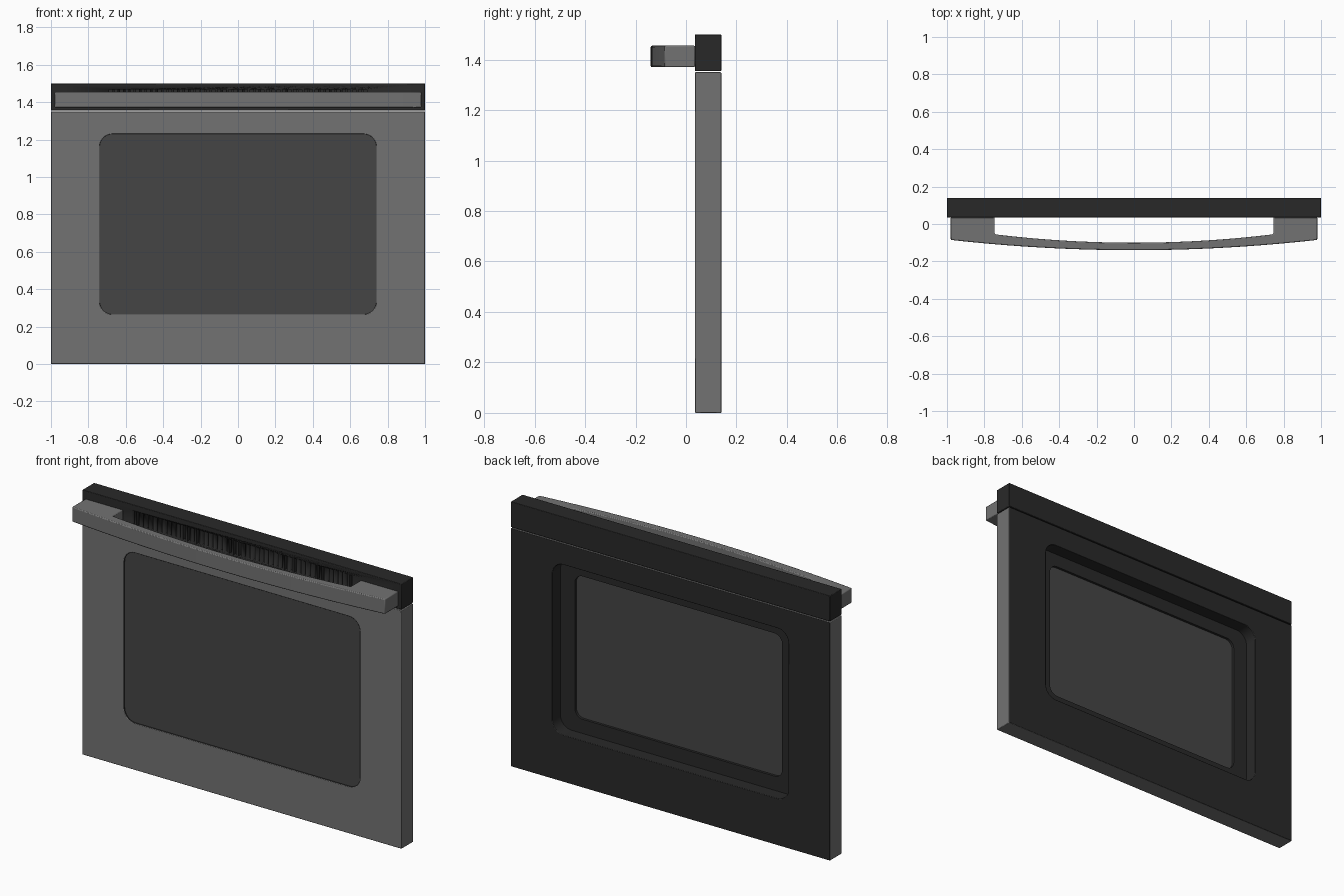
import bpy, bmesh
from math import sin, cos, pi, radians
from mathutils import Matrix, Vector

if "Cube" in bpy.data.objects:
    bpy.data.objects.remove(bpy.data.objects["Cube"])


def material(name, v):
    m = bpy.data.materials.new(name)
    m.diffuse_color = (v, v, v, 1)
    m.use_nodes = True
    m.node_tree.nodes["Principled BSDF"].inputs["Base Color"].default_value = m.diffuse_color
    return m


steel = material("steel", 0.17)
black = material("black", 0.022)
glass = material("dark_glass", 0.06)


def finish(name, bm, mats, bevel=0.0):
    bmesh.ops.remove_doubles(bm, verts=bm.verts, dist=1e-5)
    bmesh.ops.recalc_face_normals(bm, faces=bm.faces)
    me = bpy.data.meshes.new(name)
    bm.to_mesh(me)
    bm.free()
    ob = bpy.data.objects.new(name, me)
    bpy.context.collection.objects.link(ob)
    for m in mats:
        me.materials.append(m)
    if bevel:
        mod = ob.modifiers.new("edge", 'BEVEL')
        mod.width, mod.segments = bevel, 2
        mod.limit_method, mod.angle_limit = 'ANGLE', radians(40)
    bpy.ops.object.select_all(action='DESELECT')
    bpy.context.view_layer.objects.active = ob
    ob.select_set(True)
    bpy.ops.object.shade_smooth_by_angle(angle=radians(35))
    return ob


def rounded(hx, z0, z1, r, n=8):
    """Rounded rectangle in x/z, four corner arcs of n+1 points."""
    pts = []
    for k, (cx, cz) in enumerate([(hx - r, z1 - r), (r - hx, z1 - r),
                                  (r - hx, z0 + r), (hx - r, z0 + r)]):
        for i in range(n + 1):
            a = (k + i / n) * pi / 2
            pts.append((cx + r * cos(a), cz + r * sin(a)))
    return pts


def ring(outer, inner, y0, y1):
    """Flat frame between two loops; material 1 on back and hole walls."""
    bm = bmesh.new()
    of, inf, ib, ob = [[bm.verts.new((x, y, z)) for x, z in loop]
                       for loop, y in ((outer, y0), (inner, y0), (inner, y1), (outer, y1))]
    n = len(outer)
    for a, b, mat in ((of, inf, 0), (inf, ib, 1), (ib, ob, 1), (ob, of, 0)):
        for i in range(n):
            j = (i + 1) % n
            bm.faces.new((a[i], a[j], b[j], b[i])).material_index = mat
    return bm


def prism(points, direction):
    bm = bmesh.new()
    f = bm.faces.new([bm.verts.new(p) for p in points])
    ext = bmesh.ops.extrude_face_region(bm, geom=[f])["geom"]
    vs = [v for v in ext if isinstance(v, bmesh.types.BMVert)]
    bmesh.ops.translate(bm, verts=vs, vec=Vector(direction))
    return bm


def add_box(bm, x, y, z):
    m = Matrix.Translation([(a + b) / 2 for a, b in (x, y, z)]) @ \
        Matrix.Diagonal([b - a for a, b in (x, y, z)] + [1])
    bmesh.ops.create_cube(bm, size=1, matrix=m)


# Door panel with rounded window opening
opening = rounded(0.74, 0.265, 1.23, 0.07)
finish("door_panel", ring(rounded(1.0, 0.0, 1.35, 0.0), opening, 0.035, 0.14),
       [steel, black], 0.003)

# Narrower inner frame that holds the glass from behind
finish("window_inner_frame",
       ring(opening, rounded(0.65, 0.345, 1.155, 0.05), 0.053, 0.067),
       [black, black])

# Window glass, slightly recessed from the front
finish("window_glass", prism([(x, 0.043, z) for x, z in opening], (0, 0.01, 0)), [glass])

# Top rail with a row of vent slots behind the handle
bm = bmesh.new()
add_box(bm, (-1, 1), (0.035, 0.14), (1.355, 1.5))
rail = finish("top_rail", bm, [black], 0.003)
bm = bmesh.new()
pitch, count = 0.029, 48
for i in range(count):
    x = (i - (count - 1) / 2) * pitch
    add_box(bm, (x - 0.008, x + 0.008), (0.0, 0.075), (1.385, 1.467))
cutter = finish("vent_cutter", bm, [black])
cutter.hide_render = True
cutter.hide_set(True)
cut = rail.modifiers.new("vents", 'BOOLEAN')
cut.operation, cut.solver, cut.object = 'DIFFERENCE', 'EXACT', cutter
bpy.context.view_layer.objects.active = rail
bpy.ops.object.select_all(action='DESELECT')
rail.select_set(True)
for m in [m.name for m in rail.modifiers]:
    bpy.ops.object.modifier_apply(modifier=m)
bpy.data.objects.remove(cutter)

# Bowed handle with a mounting block at each end
N = 32
steps = [2 * i / N - 1 for i in range(N + 1)]
outer = [(0.98 * t, -0.14 + 0.055 * t * t) for t in steps]
inner = [(-0.745 * t, -0.10 + 0.045 * t * t) for t in steps]
profile = outer + [(0.98, 0.036), (0.745, 0.036)] + inner + [(-0.745, 0.036), (-0.98, 0.036)]
finish("handle", prism([(x, y, 1.37) for x, y in profile], (0, 0, 0.085)), [steel], 0.005)
